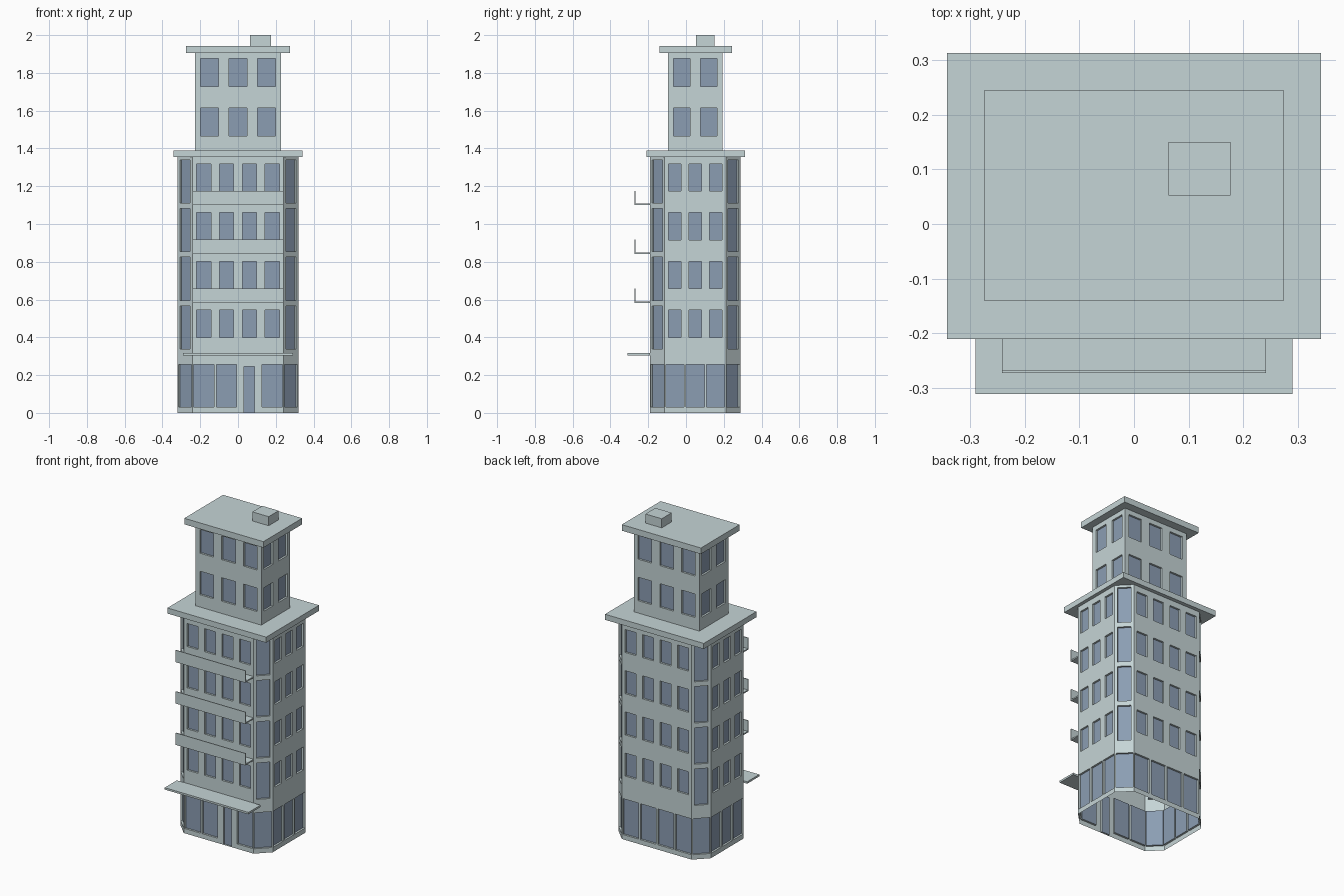
import bpy, bmesh
from mathutils import Vector

if "Cube" in bpy.data.objects:
    bpy.data.objects.remove(bpy.data.objects["Cube"])

RECESS = 0.012
CY = 0.049                       # depth centre of the building


def material(name, rgb):
    m = bpy.data.materials.new(name)
    m.diffuse_color = (*rgb, 1)
    m.use_nodes = True
    m.node_tree.nodes["Principled BSDF"].inputs["Base Color"].default_value = m.diffuse_color
    return m


wall_mat = material("pale_wall", (0.56, 0.66, 0.67))
glass_mat = material("blue_glass", (0.26, 0.34, 0.45))


def finish(name, bm):
    bmesh.ops.remove_doubles(bm, verts=bm.verts, dist=1e-5)
    me = bpy.data.meshes.new(name)
    bm.to_mesh(me)
    bm.free()
    me.materials.append(wall_mat)
    me.materials.append(glass_mat)
    ob = bpy.data.objects.new(name, me)
    bpy.context.collection.objects.link(ob)
    return ob


def box(name, x0, x1, y0, y1, z0, z1):
    bm = bmesh.new()
    bmesh.ops.create_cube(bm, size=1)
    for v in bm.verts:
        v.co = ((x0 + x1) / 2 + v.co.x * (x1 - x0),
                (y0 + y1) / 2 + v.co.y * (y1 - y0),
                (z0 + z1) / 2 + v.co.z * (z1 - z0))
    return finish(name, bm)


def wall(bm, p0, p1, z0, z1, columns):
    """Wall from p0 to p1 split in columns; each column is a bottom-up list
    of openings (width share, sill, head), filled with recessed glass."""
    a, b = Vector((*p0, 0)), Vector((*p1, 0))
    d = (b - a).normalized()
    inward = Vector((-d.y, d.x, 0)) * RECESS

    def pt(u, z, deep=False):
        return a.lerp(b, u) + Vector((0, 0, z)) + (inward if deep else Vector())

    def face(pts, mat=0):
        bm.faces.new([bm.verts.new(p) for p in pts]).material_index = mat

    def quad(ua, ub, za, zb):
        if zb - za > 1e-5:
            face([pt(ua, za), pt(ub, za), pt(ub, zb), pt(ua, zb)])

    n = len(columns)
    for i, openings in enumerate(columns):
        u0, u1, z = i / n, (i + 1) / n, z0
        for share, sill, head in openings:
            mid, half = (i + 0.5) / n, share / n / 2
            ua, ub = mid - half, mid + half
            quad(u0, u1, z, sill)
            quad(u0, ua, sill, head)
            quad(ub, u1, sill, head)
            ring = [(ua, sill), (ub, sill), (ub, head), (ua, head)]
            for k in range(4):
                p, q = ring[k], ring[(k + 1) % 4]
                face([pt(*p), pt(*q), pt(*q, True), pt(*p, True)])
            face([pt(*p, True) for p in ring], 1)
            z = head
        quad(u0, u1, z, z1)


# Main block: octagonal plan, shop floor and four storeys, open underneath
X, Y, C, TOP = 0.32, 0.24, 0.078, 1.355
plan = [(-X + C, -Y), (X - C, -Y), (X, -Y + C), (X, Y - C),
        (X - C, Y), (-X + C, Y), (-X, Y - C), (-X, -Y + C)]
plan = [(x, y + CY) for x, y in plan]
shop, door = (0.89, 0.03, 0.255), (0.46, 0.0, 0.245)
storeys = [(0.62, 0.4 + 0.258 * i, 0.544 + 0.258 * i) for i in range(4)]
corner = [[(0.89, 0.03, 0.255)] +
          [(0.70, 0.338 + 0.258 * i, 0.566 + 0.258 * i) for i in range(4)]]
bm = bmesh.new()
for i in range(8):
    if i % 2:
        columns = corner
    else:
        columns = [[shop] + storeys for _ in range(4 if i in (0, 4) else 3)]
    if i == 0:
        columns[2] = [door] + storeys
    wall(bm, plan[i], plan[(i + 1) % 8], 0, TOP, columns)
finish("main_block", bm)

# Upper tower with two rows of windows
TX, TY = 0.227, 0.143
plan = [(-TX, CY - TY), (TX, CY - TY), (TX, CY + TY), (-TX, CY + TY)]
bm = bmesh.new()
for i in range(4):
    rows = [(0.62, 1.467, 1.614), (0.62, 1.727, 1.875)]
    wall(bm, plan[i], plan[(i + 1) % 4], 1.388, 1.906, [rows] * (2 if i % 2 else 3))
finish("tower", bm)

# Roof slabs and rooftop hatch
box("main_roof", -0.342, 0.342, -0.21, 0.313, TOP, 1.39)
box("tower_roof", -0.274, 0.274, -0.14, 0.244, 1.905, 1.943)
box("roof_hatch", 0.063, 0.176, 0.052, 0.15, 1.943, 2.0)

# Entrance canopy and three balconies
box("canopy", -0.29, 0.29, -0.311, -0.191, 0.305, 0.317)
for i in range(3):
    z = 0.583 + 0.259 * i
    box(f"balcony_slab_{i + 1}", -0.241, 0.241, -0.272, -0.191, z, z + 0.008)
    box(f"balcony_parapet_{i + 1}", -0.241, 0.241, -0.272, -0.267, z + 0.008, z + 0.075)
